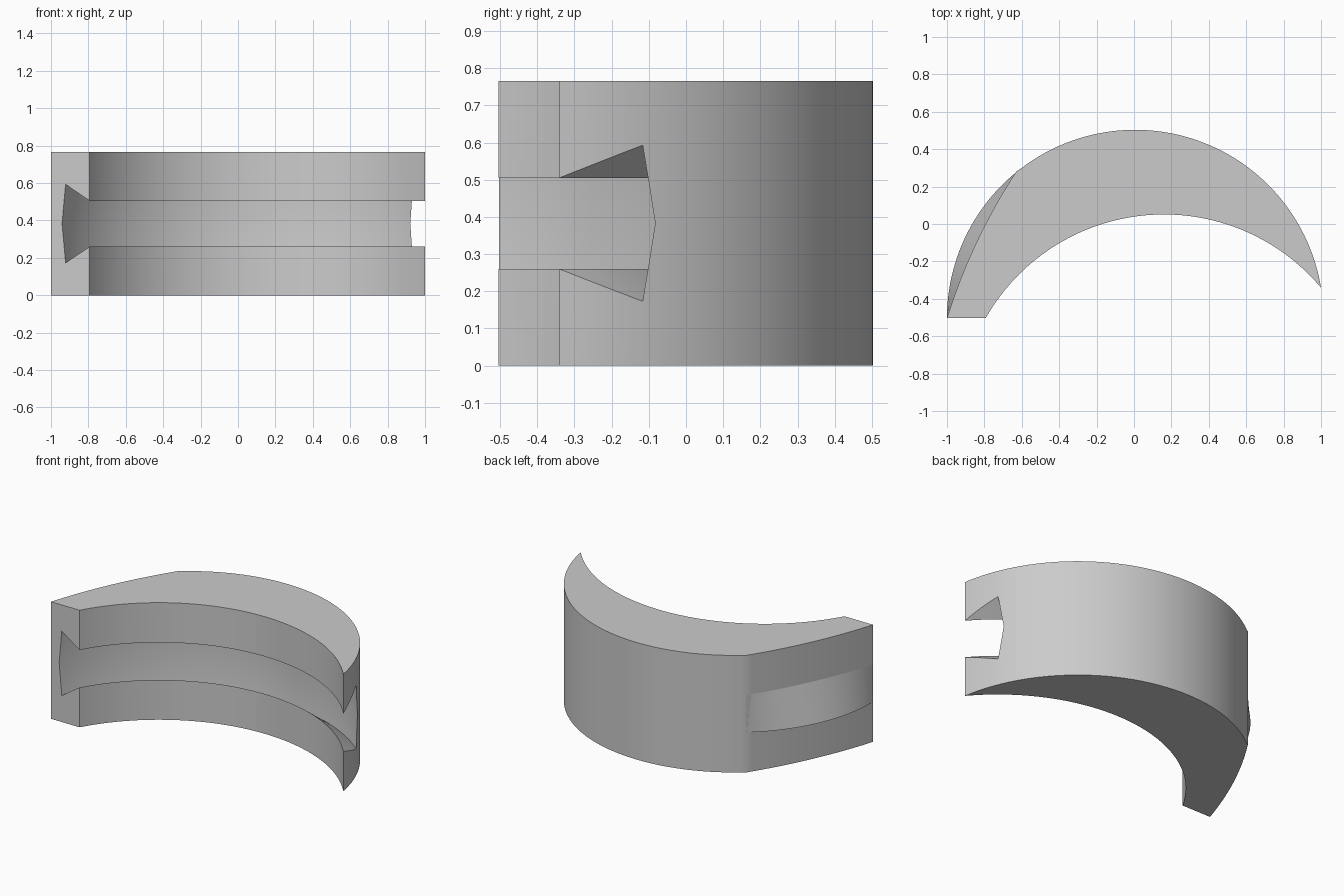
import bpy, bmesh
from math import sin, cos, radians
from mathutils import Vector

old = bpy.data.objects.get("Cube")
if old:
    bpy.data.objects.remove(old, do_unlink=True)

HEIGHT = 0.765
OUTER_C, OUTER_R = Vector((0.0065, -0.503)), 1.0065
INNER_C, INNER_R = Vector((0.16, -1.045)), 1.096
SLOT_LOW, SLOT_HIGH = 0.26, 0.505

grey = bpy.data.materials.new("light grey")
grey.use_nodes = True
colour = (0.6, 0.6, 0.6, 1)
grey.diffuse_color = colour
grey.node_tree.nodes["Principled BSDF"].inputs["Base Color"].default_value = colour


def arc(centre, radius, start, end, steps):
    angles = [radians(start + (end - start) * i / steps) for i in range(steps + 1)]
    return [centre + radius * Vector((cos(a), sin(a))) for a in angles]


def bowed(a, b, bow, steps):
    """Shallow curve from a to b, bulging to the left of its direction."""
    side = Vector((a.y - b.y, b.x - a.x)).normalized()
    return [a.lerp(b, i / steps) + side * bow * 4 * (i / steps) * (1 - i / steps)
            for i in range(steps + 1)]


def make(name, bm):
    bmesh.ops.remove_doubles(bm, verts=bm.verts, dist=0.0005)
    bmesh.ops.recalc_face_normals(bm, faces=bm.faces)
    mesh = bpy.data.meshes.new(name)
    bm.to_mesh(mesh)
    bm.free()
    mesh.materials.append(grey)
    obj = bpy.data.objects.new(name, mesh)
    bpy.context.collection.objects.link(obj)
    return obj


def sweep(bm, rings, closed):
    """Join successive cross-sections with quads."""
    rows = [[bm.verts.new(p) for p in ring] for ring in rings]
    count = len(rows[0])
    for r, s in zip(rows, rows[1:]):
        for i in range(count if closed else count - 1):
            j = (i + 1) % count
            bm.faces.new((r[i], r[j], s[j], s[i]))
    if closed:
        bm.faces.new(rows[0])
        bm.faces.new(rows[-1])


# Curved body: plan outline raised to full height
flank = bowed(Vector((-1, -0.503)), Vector((-0.63, 0.28)), 0.03, 24)
outline = (flank
           + arc(OUTER_C, OUTER_R, 129.1, 9.3, 64)[1:]
           + arc(INNER_C, INNER_R, 40, 150.4, 64)[1:])
bm = bmesh.new()
base = bm.faces.new([bm.verts.new((p.x, p.y, 0)) for p in outline])
raised = bmesh.ops.extrude_face_region(bm, geom=[base])["geom"]
bmesh.ops.translate(bm, vec=(0, 0, HEIGHT),
                    verts=[g for g in raised if isinstance(g, bmesh.types.BMVert)])
body = make("curved_body", bm)

# Dovetail slot swept along the inner wall
profile = [(1.04, SLOT_LOW), (INNER_R, SLOT_LOW), (1.21, 0.173), (1.227, 0.383),
           (1.21, 0.593), (INNER_R, SLOT_HIGH), (1.04, SLOT_HIGH)]
tracks = [arc(INNER_C, r, 20, 166, 90) for r, z in profile]
bm = bmesh.new()
sweep(bm, [[(p.x, p.y, z) for p, (r, z) in zip(ring, profile)]
           for ring in zip(*tracks)], True)
cutter = make("slot_cutter", bm)
cutter.hide_render = True
cutter.hide_viewport = True
cut = body.modifiers.new("dovetail_slot", "BOOLEAN")
cut.operation = "DIFFERENCE"
cut.solver = "EXACT"
cut.object = cutter
bpy.context.view_layer.objects.active = body
body.select_set(True)
bpy.ops.object.modifier_apply(modifier=cut.name)
bpy.data.objects.remove(cutter, do_unlink=True)

# Sloping ridge on the outside of the blunt end
rim = arc(OUTER_C, OUTER_R, 180, 129.1, 24)
bm = bmesh.new()
sweep(bm, [[(a.x, a.y, SLOT_HIGH), (b.x, b.y, SLOT_LOW), (a.x, a.y, SLOT_LOW)]
           for a, b in zip(flank, rim)], True)
ridge = make("outer_ridge", bm)

# Smooth walls with crisp edges
ridge.select_set(True)
bpy.ops.object.shade_smooth_by_angle(angle=radians(25))
